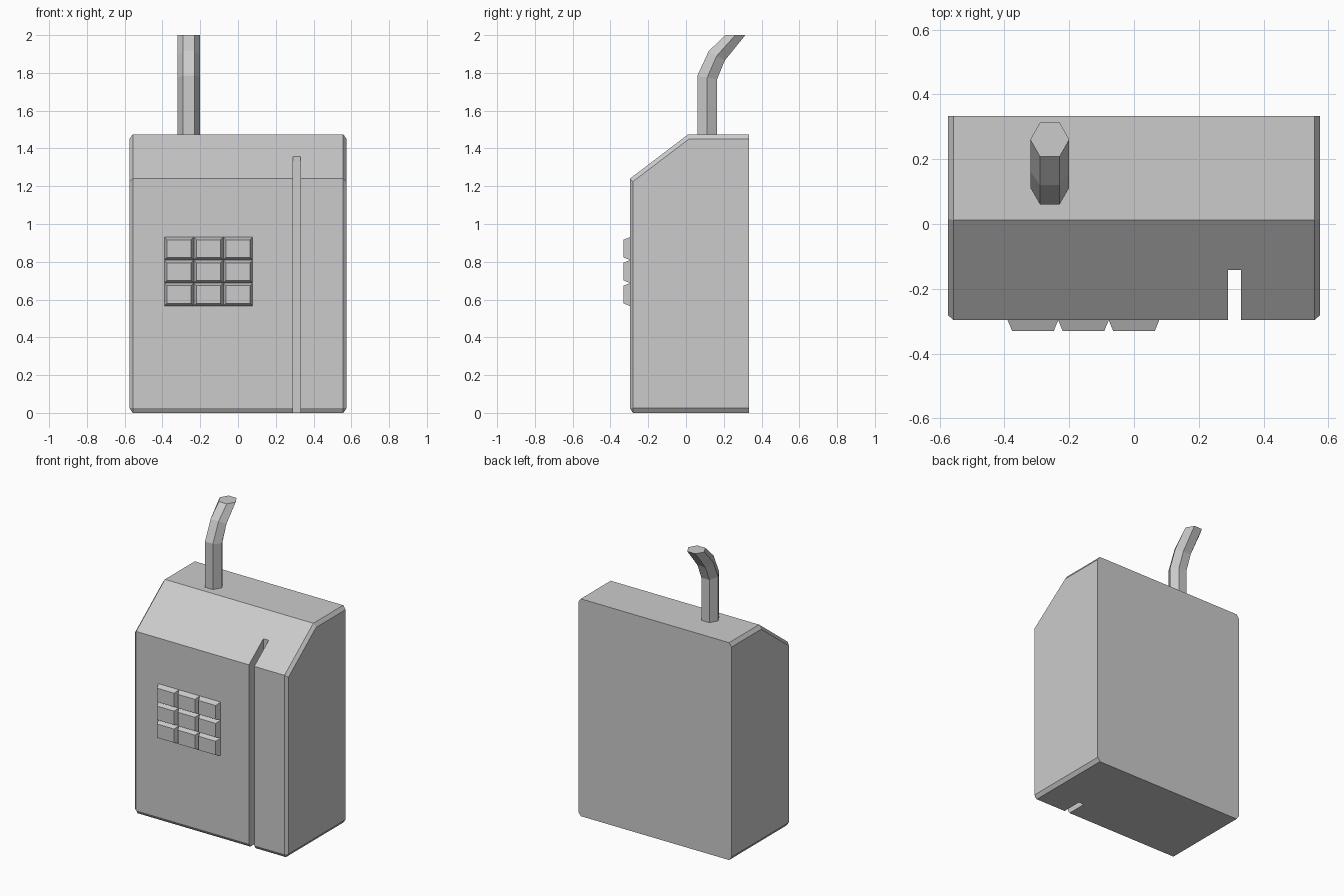
import bpy, bmesh
from mathutils import Vector

if "Cube" in bpy.data.objects:
    bpy.data.objects.remove(bpy.data.objects["Cube"])


def add_object(name, bm):
    bmesh.ops.recalc_face_normals(bm, faces=bm.faces)
    mesh = bpy.data.meshes.new(name)
    bm.to_mesh(mesh)
    bm.free()
    obj = bpy.data.objects.new(name, mesh)
    bpy.context.collection.objects.link(obj)
    return obj


def loft(bm, rings):
    """Skin a list of equal-length closed rings and cap both ends."""
    loops = [[bm.verts.new(p) for p in ring] for ring in rings]
    n = len(loops[0])
    for a, b in zip(loops, loops[1:]):
        for i in range(n):
            j = (i + 1) % n
            bm.faces.new((a[i], a[j], b[j], b[i]))
    bm.faces.new(loops[0])
    bm.faces.new(loops[-1])


# Body: side profile extruded across, with chamfered side outline and front foot
HALF_W, FRONT, BACK = 0.575, -0.297, 0.333
profile = [(FRONT, 0), (BACK, 0), (BACK, 1.475), (0.012, 1.475), (FRONT, 1.24)]
scale = Vector((0.9, 0.8, 1.25))  # chamfer is slightly taller than deep
bm = bmesh.new()
loft(bm, [[(x / scale.x, y / scale.y, z / scale.z) for y, z in profile]
          for x in (-HALF_W, HALF_W)])


def is_chamfered(edge):
    a, b = (v.co * scale for v in edge.verts)
    if abs(a.x - b.x) < 1e-4:  # side outline, except the back edge
        return min(a.y, b.y) < BACK - 1e-3
    return max(a.z, b.z) < 1e-3 and a.y < 0  # front foot


bmesh.ops.bevel(bm, geom=[e for e in bm.edges if is_chamfered(e)], offset=0.02,
                offset_type='OFFSET', segments=1, profile=0.5, affect='EDGES')
bmesh.ops.scale(bm, vec=scale, verts=bm.verts)
body = add_object("body", bm)

# Slot cut through the full height of the front
bm = bmesh.new()
loft(bm, [[(0.29, -0.6, z), (0.33, -0.6, z), (0.33, -0.142, z), (0.29, -0.142, z)]
          for z in (-0.2, 1.8)])
cutter = add_object("slot_cutter", bm)
mod = body.modifiers.new("slot", 'BOOLEAN')
mod.operation, mod.solver, mod.object = 'DIFFERENCE', 'EXACT', cutter
bpy.context.view_layer.objects.active = body
body.select_set(True)
bpy.ops.object.modifier_apply(modifier=mod.name)
bpy.data.objects.remove(cutter)

# Keypad: 3 x 3 tapered buttons
PX, PZ = 0.156, 0.1215
for row in range(3):
    for col in range(3):
        cx, cz = -0.156 + (col - 1) * PX, 0.748 + (row - 1) * PZ
        bm = bmesh.new()
        loft(bm, [[(cx + sx * (PX / 2 - t), y, cz + sz * (PZ / 2 - t))
                   for sx, sz in ((-1, -1), (1, -1), (1, 1), (-1, 1))]
                  for y, t in ((FRONT, 0), (-0.331, 0.014))])
        add_object(f"button_{row}_{col}", bm)

# Chimney pipe: hexagonal tube bending backwards, given by front and back points (y, z)
bends = [((0.06, 1.46), (0.164, 1.46)), ((0.06, 1.785), (0.164, 1.765)),
         ((0.12, 1.915), (0.205, 1.865)), ((0.208, 2.0), (0.314, 2.0))]
rings = []
for f, b in bends:
    f, b = Vector((-0.26, *f)), Vector((-0.26, *b))
    mid, half, wide = (f + b) / 2, Vector((0.03, 0, 0)), Vector((0.06, 0, 0))
    rings.append([f - half, f + half, mid + wide, b + half, b - half, mid - wide])
bm = bmesh.new()
loft(bm, rings)
add_object("pipe", bm)
